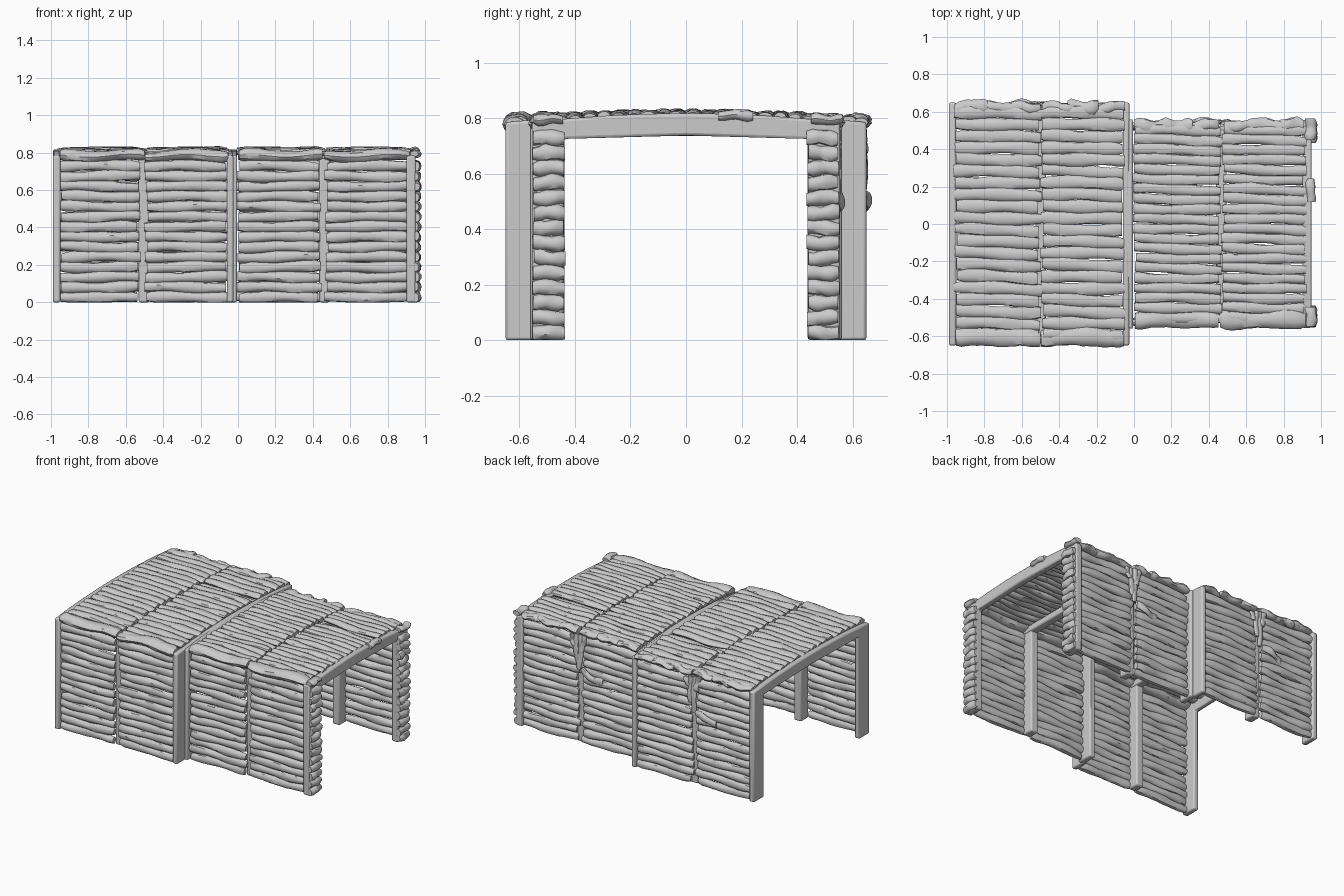
import bpy, bmesh, math, random
from mathutils import Vector

if "Cube" in bpy.data.objects:
    bpy.data.objects.remove(bpy.data.objects["Cube"])

random.seed(7)


def finish(bm, name, angle=40):
    bmesh.ops.recalc_face_normals(bm, faces=bm.faces)
    me = bpy.data.meshes.new(name)
    bm.to_mesh(me)
    bm.free()
    ob = bpy.data.objects.new(name, me)
    bpy.context.collection.objects.link(ob)
    bpy.ops.object.select_all(action='DESELECT')
    ob.select_set(True)
    bpy.context.view_layer.objects.active = ob
    bpy.ops.object.shade_smooth_by_angle(angle=math.radians(angle))
    return ob


def add_log(bm, a, b, side, out, half_w, half_d, rough=0.006, jag=0.012, rings=12, sides=10):
    """Weathered oval log from a to b; side = width direction, out = depth direction."""
    a, b, side, out = map(Vector, (a, b, side, out))
    axis = (b - a).normalized()
    a = a - axis * random.uniform(-jag, jag)
    b = b + axis * random.uniform(-jag, jag)
    ph = [random.uniform(0, 6.3) for _ in range(4)]
    tilt = random.uniform(-rough, rough)
    prev = None
    for i in range(rings + 1):
        t = i / rings
        c = a.lerp(b, t)
        c += side * (rough * 0.7 * math.sin(5 * t + ph[0]) + tilt * (t - 0.5))
        c += out * rough * 0.6 * math.sin(7 * t + ph[1])
        w = half_w * (1 + 0.12 * math.sin(9 * t + ph[2]))
        d = half_d * (1 + 0.15 * math.sin(6 * t + ph[3]))
        if i in (0, rings):
            w, d = w * 0.82, d * 0.75
        ring = []
        for k in range(sides):
            ang = 2 * math.pi * k / sides
            r = 1 + random.uniform(-0.05, 0.05)
            ring.append(bm.verts.new(c + side * w * r * math.cos(ang) + out * d * r * math.sin(ang)))
        if prev:
            for k in range(sides):
                n = (k + 1) % sides
                bm.faces.new((prev[k], prev[n], ring[n], ring[k]))
        else:
            bm.faces.new(ring)
        prev = ring
    bm.faces.new(prev)


def frame(name, x0, x1, half):
    """Two posts and a slightly arched top beam, extruded along x."""
    inner = half - 0.115
    n = 8
    pts = [(-half, 0), (-half, 0.785)]
    for i in range(1, n):
        y = -half + 2 * half * i / n
        pts.append((y, 0.785 + 0.032 * (1 - (y / half) ** 2)))
    pts += [(half, 0.785), (half, 0), (inner, 0), (inner, 0.725)]
    pts += [(0, 0.737), (-inner, 0.725), (-inner, 0)]
    bm = bmesh.new()
    f = bm.faces.new([bm.verts.new((x0, y, z)) for y, z in pts])
    ext = bmesh.ops.extrude_face_region(bm, geom=[f])['geom']
    bmesh.ops.translate(bm, vec=(x1 - x0, 0, 0), verts=[v for v in ext if isinstance(v, bmesh.types.BMVert)])
    ob = finish(bm, name)
    m = ob.modifiers.new("rounded", 'BEVEL')
    m.width, m.segments, m.limit_method = 0.01, 2, 'ANGLE'
    m.angle_limit = math.radians(40)


def box(bm, x0, x1, y0, y1, z0, z1):
    vs = bmesh.ops.create_cube(bm, size=1)['verts']
    for v in vs:
        v.co = ((x0 + x1) / 2 + v.co.x * (x1 - x0), (y0 + y1) / 2 + v.co.y * (y1 - y0),
                (z0 + z1) / 2 + v.co.z * (z1 - z0))


X, Y, Z = (1, 0, 0), (0, 1, 0), (0, 0, 1)
WALL_LOGS, ROOF_LOGS = 14, 20
PITCH = 0.755 / WALL_LOGS


def segment(tag, xs, half):
    """One tunnel bay pair; xs = (left panel start, end, right panel start, end)."""
    mid = (xs[1] + xs[2]) / 2
    panels = [(xs[0], xs[1]), (xs[2], xs[3])]

    # log walls on both sides
    for s, side_name in ((-1, "front"), (1, "back")):
        bm = bmesh.new()
        for p, q in panels:
            for i in range(WALL_LOGS):
                z = PITCH * (i + 0.5)
                y = s * (half - 0.03)
                add_log(bm, (p, y, z), (q - (0.025 if q < mid else 0), y, z), Z, (0, s, 0), PITCH * 0.54, 0.023)
        for v in bm.verts:
            v.co.z = max(v.co.z, 0)
        finish(bm, f"{side_name}_log_wall_{tag}")

    # middle posts and middle rafter
    bm = bmesh.new()
    for s in (-1, 1):
        y0, y1 = sorted((s * (half - 0.03), s * (half - 0.115)))
        box(bm, mid - 0.033, mid + 0.025, y0, y1, 0, 0.77)
    box(bm, mid - 0.028, mid + 0.028, -half + 0.05, half - 0.05, 0.735, 0.785)
    ob = finish(bm, f"middle_supports_{tag}")
    m = ob.modifiers.new("rounded", 'BEVEL')
    m.width, m.segments = 0.01, 2

    # arched roof of logs
    bm = bmesh.new()
    pitch = (2 * half - 0.05) / ROOF_LOGS
    for n, (p, q) in enumerate(panels):
        for i in range(ROOF_LOGS):
            y = -half + 0.025 + pitch * (i + 0.5)
            z = 0.788 + 0.022 * (1 - (y / half) ** 2)
            if n == 1 and i == 14:
                z -= 0.018
            add_log(bm, (p, y + 0.006, z), (q, y - 0.006, z), Y, Z, pitch * 0.55, 0.019, jag=0.01)
    finish(bm, f"roof_logs_{tag}")

    # ragged eave boards along front and back
    bm = bmesh.new()
    for p, q in panels:
        add_log(bm, (p, -half + 0.045, 0.782), (q, -half + 0.04, 0.785), Y, Z, 0.05, 0.032, rough=0.012, rings=16)
        for k in range(3):
            a = p + (q - p) * k / 3
            b = p + (q - p) * (k + 1.1) / 3
            add_log(bm, (a, half - 0.03, 0.785), (min(b, q), half - 0.025, 0.79), Y, Z,
                    random.uniform(0.028, 0.04), 0.022, rough=0.01, rings=8)
    finish(bm, f"eave_boards_{tag}")

    # broken splinters hanging on the back wall
    bm = bmesh.new()
    for dx, top, low in ((-0.05, 0.77, 0.66), (-0.02, 0.77, 0.52), (0.015, 0.77, 0.58), (0.05, 0.76, 0.68)):
        add_log(bm, (mid + dx, half - 0.01, top), (mid + dx * 0.6, half - 0.006, low), X, Y, 0.02, 0.01, rings=8)
    add_log(bm, (mid - 0.2, half - 0.005, 0.47), (mid - 0.02, half, 0.52), Z, Y, 0.025, 0.014, rough=0.012)
    finish(bm, f"broken_splinters_{tag}")


segment("wide", (-0.955, -0.503, -0.493, -0.055), 0.65)
segment("narrow", (0.0, 0.462, 0.472, 0.915), 0.553)

# support frames at the ends of each bay
frame("left_end_frame", -0.99, -0.95, 0.65)
frame("wide_middle_frame", -0.06, -0.025, 0.65)
frame("narrow_middle_frame", -0.05, -0.005, 0.56)
frame("right_end_frame", 0.9, 0.95, 0.555)

# short log stacks facing the right end
bm = bmesh.new()
for s in (-1, 1):
    for i in range(WALL_LOGS):
        z = PITCH * (i + 0.5)
        add_log(bm, (0.952, s * 0.438, z), (0.952, s * 0.55, z), Z, X, PITCH * 0.52, 0.024, jag=0.004, rings=5)
for v in bm.verts:
    v.co.z = max(v.co.z, 0)
finish(bm, "right_end_log_stacks")

# loose scraps on the right end beam
bm = bmesh.new()
for y0, y1, w in ((-0.55, -0.44, 0.03), (0.12, 0.24, 0.025), (0.45, 0.56, 0.03)):
    z = 0.80 if abs(y0) > 0.3 else 0.815
    add_log(bm, (0.945, y0, z - 0.005), (0.945, y1, z - 0.005), X, Z, w, 0.02, jag=0.004, rings=6)
finish(bm, "beam_scraps")
